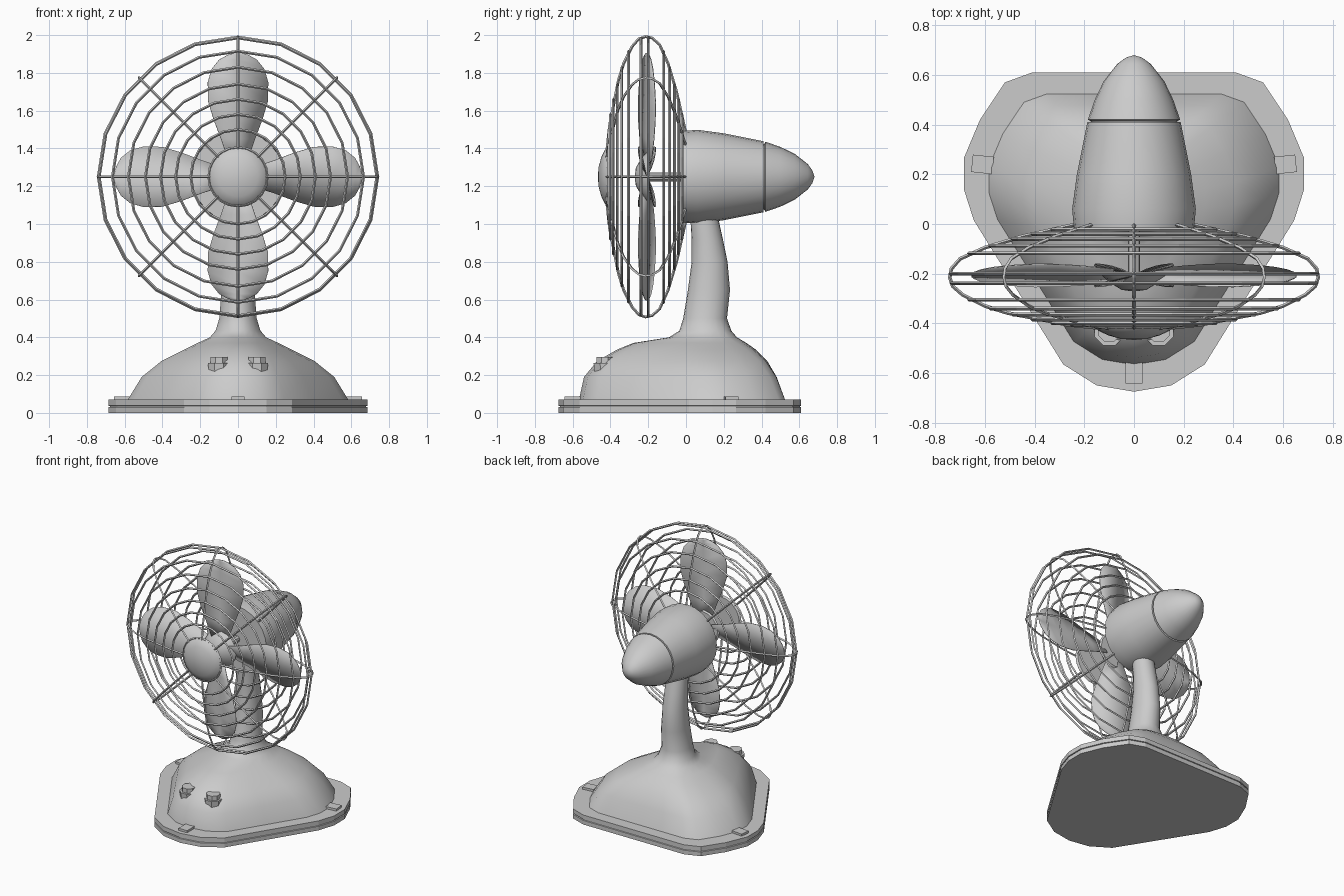
import bpy, bmesh
from math import sin, cos, pi, radians
from mathutils import Vector

if "Cube" in bpy.data.objects:
    bpy.data.objects.remove(bpy.data.objects["Cube"])

CZ = 1.25  # height of the fan axis


def finish(name, bm, smooth=None):
    bmesh.ops.recalc_face_normals(bm, faces=bm.faces)
    me = bpy.data.meshes.new(name)
    bm.to_mesh(me)
    bm.free()
    ob = bpy.data.objects.new(name, me)
    bpy.context.collection.objects.link(ob)
    if smooth:
        bpy.ops.object.select_all(action='DESELECT')
        ob.select_set(True)
        bpy.context.view_layer.objects.active = ob
        bpy.ops.object.shade_smooth_by_angle(angle=radians(smooth))
    return ob


def loft(bm, rings, closed=False):
    """Skin a list of equal-length point rings, with end caps unless closed."""
    vs = [[bm.verts.new(p) for p in r] for r in rings]
    n = len(vs[0])
    pairs = list(zip(vs, vs[1:])) + ([(vs[-1], vs[0])] if closed else [])
    for a, b in pairs:
        for i in range(n):
            j = (i + 1) % n
            bm.faces.new((a[i], a[j], b[j], b[i]))
    if not closed:
        bm.faces.new(vs[0])
        bm.faces.new(vs[-1])


def lathe(name, profile, seg=24, smooth=35):
    """Revolve (y, radius) points about the fan axis."""
    bm = bmesh.new()
    loft(bm, [[(r * cos(2 * pi * i / seg), y, CZ + r * sin(2 * pi * i / seg))
               for i in range(seg)] for y, r in profile])
    bmesh.ops.remove_doubles(bm, verts=bm.verts, dist=0.0005)
    return finish(name, bm, smooth)


def cylinder(bm, x, y, z0, z1, r0, r1, seg=8):
    loft(bm, [[(x + r * cos(2 * pi * (i + .5) / seg), y + r * sin(2 * pi * (i + .5) / seg), z)
               for i in range(seg)] for z, r in ((z0, r0), (z1, r1))])


# rounded-triangle outline, mirrored across x
half = [(0, -.675), (.15, -.65), (.285, -.565), (.465, -.275), (.645, .015), (.685, .14),
        (.685, .265), (.62, .42), (.52, .57), (.41, .61), (.2, .61), (0, .61)]
n = len(half) - 1
outline = half + [(-x, y) for x, y in half[-2:0:-1]]
unit = [(x / .685, (y + .0325) / .6425) for x, y in outline]
circle = [(cos(-pi / 2 + pi * i / n), sin(-pi / 2 + pi * i / n)) for i in range(2 * n)]

# base plate with a seam groove
bm = bmesh.new()
loft(bm, [[(x * s, y * s, z) for x, y in outline] for z, s in
          ((0, 1), (.03, 1), (.032, .99), (.036, .99), (.038, 1), (.07, 1))])
finish("base_plate", bm)

# domed body flowing into the neck: z, front y, back y, half width, roundness
levels = [(.068, -.567, .525, .585, 0), (.19, -.54, .48, .51, .03), (.275, -.47, .43, .405, .12),
          (.335, -.365, .37, .285, .25), (.37, -.28, .32, .215, .4), (.40, -.09, .27, .15, .7),
          (.435, -.035, .24, .12, .85), (.5, -.015, .217, .1, 1), (.65, .01, .233, .088, 1),
          (.8, .03, .22, .08, 1), (.92, .03, .195, .076, 1), (1.08, .02, .16, .073, 1)]
bm = bmesh.new()
rings = []
for z, yf, yb, w, t in levels:
    rings.append([(w * (u[0] * (1 - t) + c[0] * t),
                   (yf + yb) / 2 + (yb - yf) / 2 * (u[1] * (1 - t) + c[1] * t), z)
                  for u, c in zip(unit, circle)])
loft(bm, rings)
finish("body_and_neck", bm, 50)

# plate clips
bm = bmesh.new()
for x, y, w, d, a in ((0, -.6, .07, .085, 0), (.61, .24, .085, .07, 6), (-.61, .24, .085, .07, -6)):
    c, s = cos(radians(a)), sin(radians(a))
    loft(bm, [[(x + c * i * w / 2 - s * j * d / 2, y + s * i * w / 2 + c * j * d / 2, z)
               for i, j in ((-1, -1), (1, -1), (1, 1), (-1, 1))] for z in (.06, .086)])
finish("plate_clips", bm)

# control knobs
bm = bmesh.new()
for x in (-.1, .1):
    cylinder(bm, x, -.43, .17, .265, .055, .064)
    cylinder(bm, x, -.43, .26, .297, .048, .048)
finish("control_knobs", bm)

# motor housing and its tail cone
lathe("motor_housing", [(-.015, 0), (-.015, .242), (.06, .249), (.2, .23), (.41, .188), (.41, 0)])
lathe("motor_tail", [(.40, .17), (.415, .175), (.42, .186), (.5, .158), (.575, .122),
                     (.645, .067), (.67, .032), (.68, 0)])
lathe("motor_shaft", [(-.22, 0), (-.22, .025), (0, .025), (0, 0)], 10)
lathe("blade_hub", [(-.272, 0), (-.265, .05), (-.235, .1), (-.205, .13), (-.195, .12), (-.195, 0)], 16)
lathe("grille_cap", [(-.467, 0), (-.462, .055), (-.448, .105), (-.43, .142), (-.412, .156),
                     (-.405, .15), (-.405, 0)], 24, 45)

# four twisted blades: radius, half chord, pitch slope
sections = [(.08, .05, .5), (.2, .09, .42), (.3, .128, .35), (.4, .158, .29), (.5, .16, .25),
            (.57, .14, .23), (.62, .1, .22), (.645, .055, .22), (.655, .02, .22)]
bm = bmesh.new()
for k in range(4):
    a = k * pi / 2
    rad, tan = Vector((cos(a), 0, sin(a))), Vector((-sin(a), 0, cos(a)))
    rows = [[bm.verts.new(Vector((0, -.207 - f * w * s, CZ)) + rad * r + tan * f * w)
             for f in (-1, 0, 1)] for r, w, s in sections]
    for p, q in zip(rows, rows[1:]):
        for i in (0, 1):
            bm.faces.new((p[i], p[i + 1], q[i + 1], q[i]))
blades = finish("fan_blades", bm, 40)
m = blades.modifiers.new("thickness", 'SOLIDIFY')
m.thickness, m.offset = .004, 0

# grille rings (radius, y)
W = .0075
bm = bmesh.new()
for R, y in ((.25, -.42 + .012), (.33, -.4), (.41, -.385), (.49, -.364), (.58, -.34), (.665, -.305),
             (.735, -.238), (.74, -.2), (.665, -.118), (.58, -.088), (.49, -.06), (.41, -.04),
             (.33, -.022), (.155, -.415)):
    loft(bm, [[((R + dr) * cos(t), y + dy, CZ + (R + dr) * sin(t))
               for dr, dy in ((W, 0), (0, W), (-W, 0), (0, -W))]
              for t in [2 * pi * i / 20 for i in range(20)]], closed=True)
finish("grille_rings", bm)

# eight curved grille spokes
path = [Vector(p) for p in ((.18, -.003), (.25, -.005), (.45, -.05), (.6, -.095), (.7, -.14), (.735, -.18),
                            (.742, -.215), (.73, -.25), (.69, -.285), (.6, -.33), (.51, -.358),
                            (.27, -.405), (.13, -.42))]
bm = bmesh.new()
for k in range(8):
    a = k * pi / 4
    tan = Vector((-sin(a), 0, cos(a)))
    rings = []
    for i, p in enumerate(path):
        d = (path[min(i + 1, len(path) - 1)] - path[max(i - 1, 0)]).normalized()
        at = Vector((p.x * cos(a), p.y, CZ + p.x * sin(a)))
        nor = Vector((-d.y * cos(a), d.x, -d.y * sin(a)))
        rings.append([at + nor * W, at + tan * W, at - nor * W, at - tan * W])
    loft(bm, rings)
finish("grille_spokes", bm)
